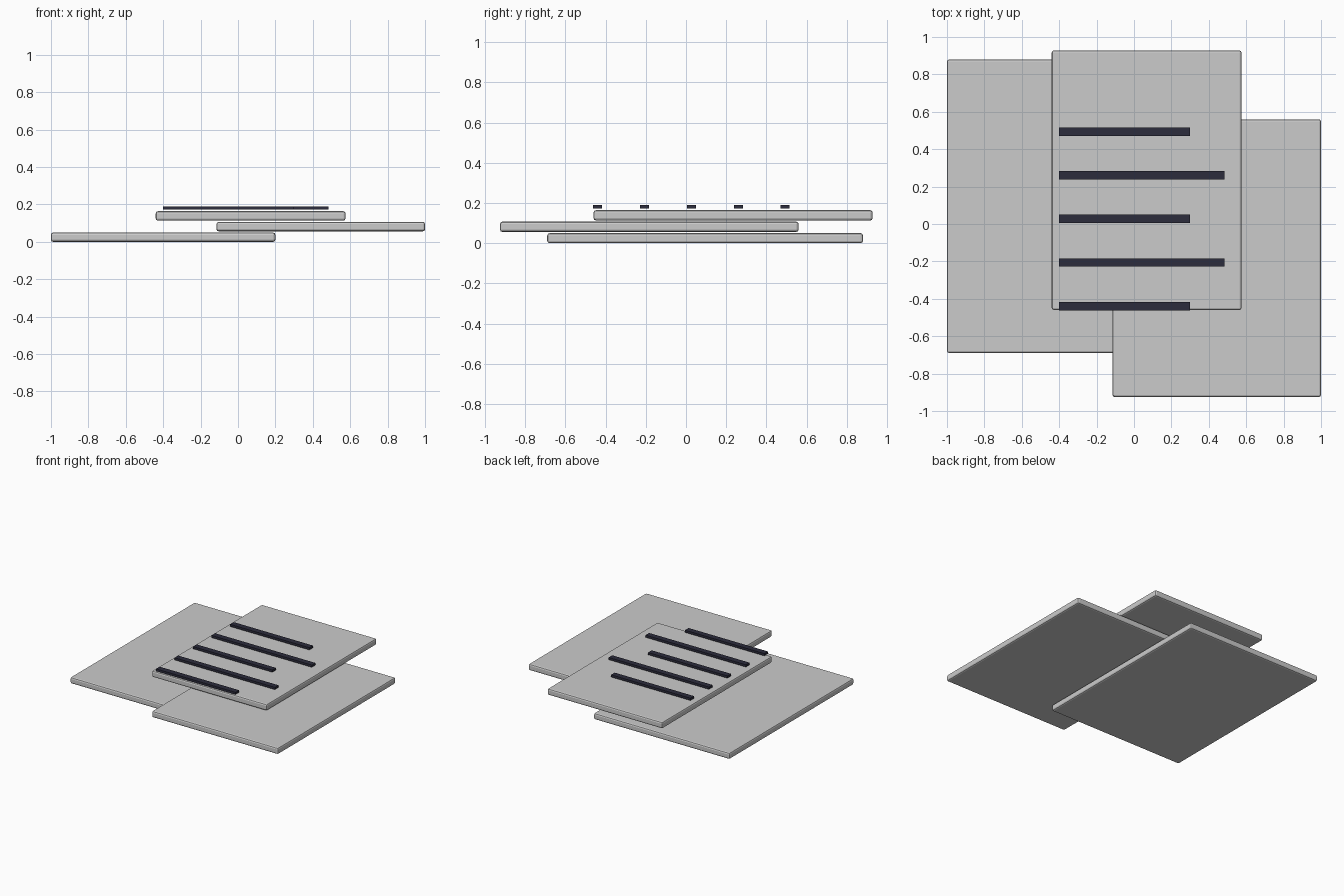
import bpy

if "Cube" in bpy.data.objects:
    bpy.data.objects.remove(bpy.data.objects["Cube"])


def slab(name, x0, x1, y0, y1, z0, z1, bevel=0.0, mat=None):
    bpy.ops.mesh.primitive_cube_add(
        size=1, location=((x0 + x1) / 2, (y0 + y1) / 2, (z0 + z1) / 2))
    ob = bpy.context.object
    ob.name = name
    ob.scale = (x1 - x0, y1 - y0, z1 - z0)
    bpy.ops.object.transform_apply(location=False, rotation=False, scale=True)
    if bevel:
        mod = ob.modifiers.new("Bevel", 'BEVEL')
        mod.width = bevel
        mod.segments = 2
    if mat:
        ob.data.materials.append(mat)
    return ob


ink = bpy.data.materials.new("dark_ink")
ink.diffuse_color = (0.025, 0.025, 0.045, 1)
ink.use_nodes = True
ink.node_tree.nodes["Principled BSDF"].inputs["Base Color"].default_value = ink.diffuse_color

# Three overlapping sheets, stacked with small gaps
slab("bottom_sheet", -1.0, 0.20, -0.69, 0.88, 0.0, 0.05, 0.012)
slab("middle_sheet", -0.115, 1.0, -0.925, 0.56, 0.056, 0.107, 0.012)
slab("top_sheet", -0.44, 0.575, -0.46, 0.928, 0.113, 0.164, 0.012)

# Alternating short and long text bars floating just above the top sheet
for i in range(5):
    y = 0.493 - i * 0.233
    x1 = 0.30 if i % 2 == 0 else 0.485
    slab(f"line_bar_{i + 1}", -0.40, x1, y - 0.0225, y + 0.0225, 0.172, 0.19, mat=ink)
